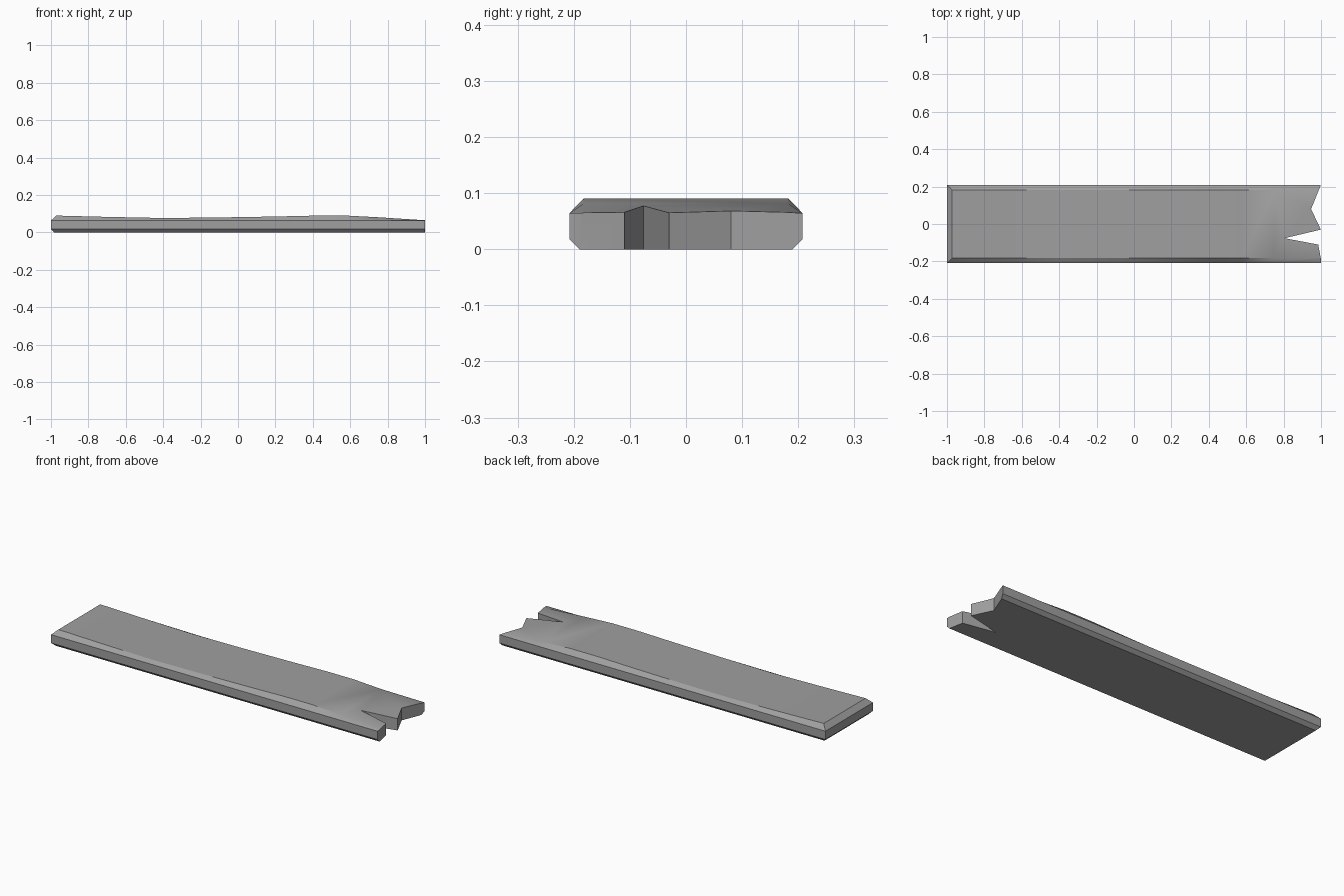
import bpy, bmesh, math

cube = bpy.data.objects.get("Cube")
if cube:
    bpy.data.objects.remove(cube)

# Weathered grey
grey = bpy.data.materials.new("plank_grey")
grey.use_nodes = True
colour = (0.35, 0.35, 0.35, 1)
grey.diffuse_color = colour
grey.node_tree.nodes["Principled BSDF"].inputs["Base Color"].default_value = colour


def make_object(name, bm):
    bmesh.ops.recalc_face_normals(bm, faces=bm.faces)
    mesh = bpy.data.meshes.new(name)
    bm.to_mesh(mesh)
    bm.free()
    mesh.materials.append(grey)
    obj = bpy.data.objects.new(name, mesh)
    bpy.context.collection.objects.link(obj)
    return obj


# Plank: chamfered cross-section lofted along x, with a worn top
stations = [(-1, 0.09), (-0.7, 0.083), (-0.4, 0.077), (-0.1, 0.08), (0.2, 0.085),
            (0.42, 0.09), (0.58, 0.09), (0.75, 0.081), (1, 0.065)]
bm = bmesh.new()
rings = []
for i, (x, top) in enumerate(stations):
    # half width, height and end inset at each level
    levels = [(0.19, 0, 0.018), (0.208, 0.018, 0), (0.208, 0.064, 0), (0.183, top, 0.028)]
    points = [(-w, z, inset) for w, z, inset in levels]
    points += [(w, z, inset) for w, z, inset in reversed(levels)]
    rings.append([bm.verts.new((x + (inset if i == 0 else 0), y, z)) for y, z, inset in points])
for a, b in zip(rings, rings[1:]):
    for k in range(8):
        n = (k + 1) % 8
        bm.faces.new((a[k], a[n], b[n], b[k]))
for k in range(3):
    bm.faces.new((rings[0][k], rings[0][k + 1], rings[0][6 - k], rings[0][7 - k]))
bm.faces.new(rings[-1])
plank = make_object("plank", bm)

# Broken end: a jagged prism cut out of the right end
jagged = [(1.05, 0.336), (0.947, 0.08), (0.999, -0.03), (0.805, -0.076), (0.985, -0.11),
          (1.03, -0.35), (1.2, -0.35), (1.2, 0.336)]
bm = bmesh.new()
base = bm.faces.new([bm.verts.new((x, y, -0.1)) for x, y in jagged])
lifted = bmesh.ops.extrude_face_region(bm, geom=[base])["geom"]
bmesh.ops.translate(bm, vec=(0, 0, 0.3),
                    verts=[g for g in lifted if isinstance(g, bmesh.types.BMVert)])
cutter = make_object("break_cutter", bm)
cutter.hide_render = True

cut = plank.modifiers.new("broken_end", "BOOLEAN")
cut.operation = "DIFFERENCE"
cut.solver = "EXACT"
cut.object = cutter
bpy.ops.object.select_all(action="DESELECT")
plank.select_set(True)
bpy.context.view_layer.objects.active = plank
bpy.ops.object.modifier_apply(modifier=cut.name)
bpy.data.objects.remove(cutter)
bpy.ops.object.shade_smooth_by_angle(angle=math.radians(25))
